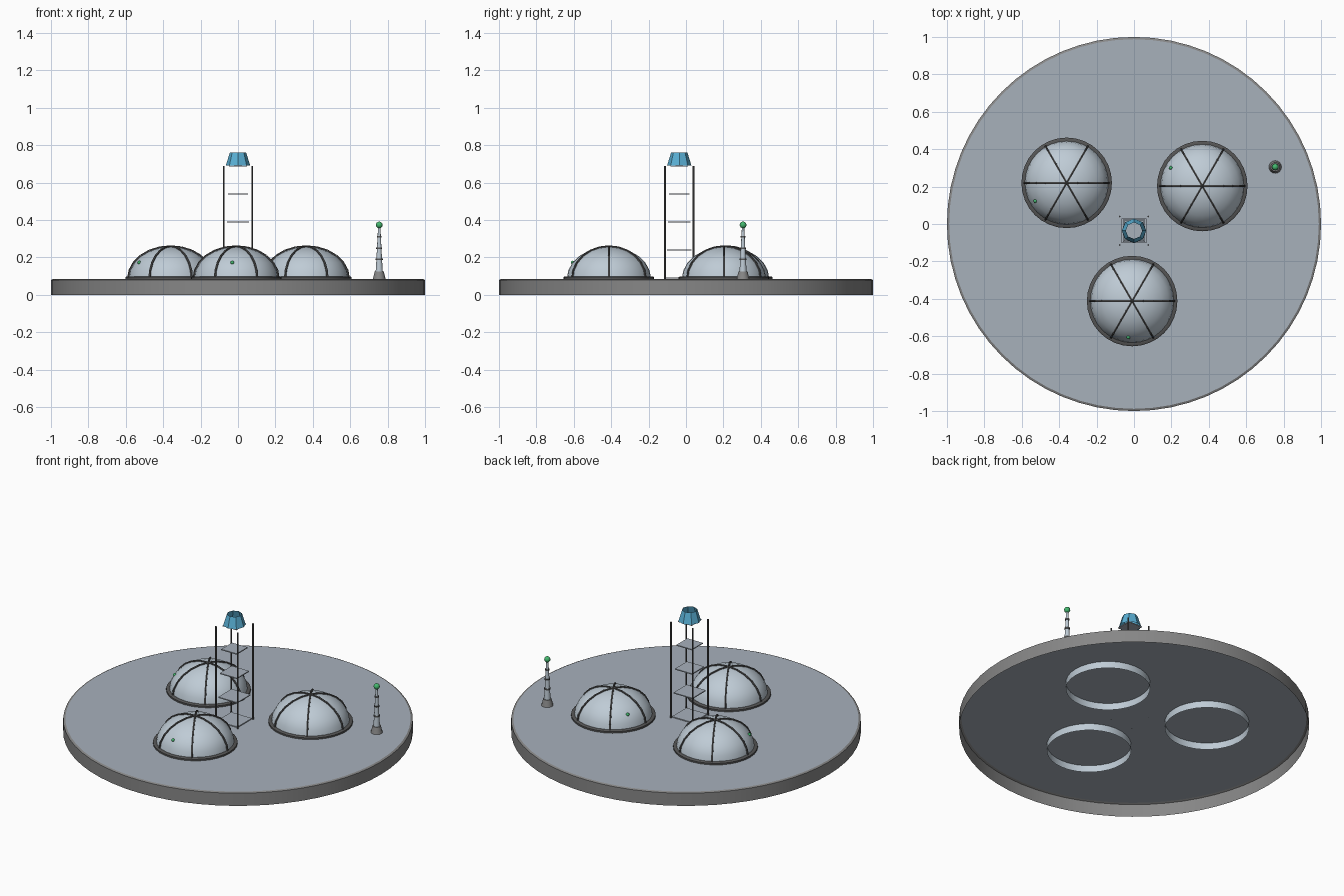
import bpy, bmesh, math
from mathutils import Vector, Matrix

if "Cube" in bpy.data.objects:
    bpy.data.objects.remove(bpy.data.objects["Cube"])


def material(name, rgb):
    m = bpy.data.materials.new(name)
    m.diffuse_color = (*rgb, 1)
    m.use_nodes = True
    m.node_tree.nodes["Principled BSDF"].inputs["Base Color"].default_value = m.diffuse_color
    return m


DECK = material("deck blue grey", (0.39, 0.44, 0.50))
RIM = material("rim grey", (0.24, 0.24, 0.24))
SHELL = material("dome pale grey", (0.52, 0.60, 0.67))
FRAME = material("frame dark grey", (0.09, 0.09, 0.09))
BLUE = material("cabin blue", (0.10, 0.43, 0.66))
GREEN = material("light green", (0.06, 0.48, 0.16))


def finish(bm, name, mat, smooth=None):
    bmesh.ops.recalc_face_normals(bm, faces=bm.faces)
    mesh = bpy.data.meshes.new(name)
    bm.to_mesh(mesh)
    bm.free()
    mesh.materials.append(mat)
    ob = bpy.data.objects.new(name, mesh)
    bpy.context.collection.objects.link(ob)
    if smooth:
        bpy.context.view_layer.objects.active = ob
        ob.select_set(True)
        bpy.ops.object.shade_smooth_by_angle(angle=math.radians(smooth))
        ob.select_set(False)
    return ob


def lathe(name, profile, center, mat, sides=32, smooth=35):
    """Spin (radius, z) points about a vertical axis."""
    bm = bmesh.new()
    verts = [bm.verts.new((r, 0, z)) for r, z in profile]
    edges = [bm.edges.new(p) for p in zip(verts, verts[1:])]
    bmesh.ops.spin(bm, geom=verts + edges, axis=(0, 0, 1), cent=(0, 0, 0),
                   angle=math.tau, steps=sides, use_duplicate=False)
    bmesh.ops.remove_doubles(bm, verts=bm.verts, dist=1e-5)
    bmesh.ops.translate(bm, verts=bm.verts, vec=(*center, 0))
    return finish(bm, name, mat, smooth)


def add_rod(bm, a, b, r, sides=6):
    a, b = Vector(a), Vector(b)
    d = b - a
    mat = Matrix.Translation((a + b) / 2) @ d.to_track_quat('Z', 'Y').to_matrix().to_4x4()
    bmesh.ops.create_cone(bm, cap_ends=True, segments=sides, radius1=r, radius2=r,
                          depth=d.length, matrix=mat)


def ball(name, pos, r, mat):
    bm = bmesh.new()
    bmesh.ops.create_uvsphere(bm, u_segments=12, v_segments=8, radius=r,
                              matrix=Matrix.Translation(pos))
    return finish(bm, name, mat, 60)


# Landing pad: hollow underneath, wall and deck are single sheets
TOP = 0.085
lathe("pad_wall", [(1, 0), (1, 0.08), (0.988, TOP)], (0, 0), RIM, 64, 30)
lathe("pad_deck", [(0.988, TOP), (0, TOP)], (0, 0), DECK, 64)

# Domes: shell, base ring, buried footing, six ribs and a small light
R, H, BASE = 0.225, 0.17, 0.087


def on_dome(t, angle, lift=0.0):
    """Point on the dome at elevation t and heading angle."""
    r = (R + lift) * math.cos(t)
    return Vector((r * math.cos(angle), r * math.sin(angle), BASE + (H + lift) * math.sin(t)))


STEPS = [i * math.pi / 12 for i in range(7)]
for i, (x, y, light_dir) in enumerate([(-0.36, 0.22, 210), (0.365, 0.203, 150),
                                       (-0.01, -0.412, 264)]):
    tag = f"_{i + 1}"
    shell = [(R * math.cos(t), BASE + H * math.sin(t)) for t in STEPS[:-1]]
    lathe("dome_shell" + tag, shell + [(0, BASE + H)], (x, y), SHELL, 32, 50)
    lathe("dome_footing" + tag, [(0.241, 0.042), (0.241, TOP)], (x, y), SHELL)
    lathe("dome_ring" + tag, [(0.242, TOP), (0.242, 0.095), (0.236, 0.099), (0.222, 0.099)],
          (x, y), FRAME)
    bm = bmesh.new()
    for k in range(6):
        pts = [on_dome(t, k * math.pi / 3, 0.002) for t in STEPS]
        for a, b in zip(pts, pts[1:]):
            add_rod(bm, a, b, 0.006)
    bmesh.ops.translate(bm, verts=bm.verts, vec=(x, y, 0))
    finish(bm, "dome_ribs" + tag, FRAME, 40)
    p = on_dome(0.53, math.radians(light_dir), 0.0)
    ball("dome_light" + tag, p + Vector((x, y, 0)), 0.010, GREEN)

# Watch tower: four legs, five shrinking floors, open flared cabin
TY = -0.036
bm = bmesh.new()
for sx in (-1, 1):
    for sy in (-1, 1):
        add_rod(bm, (sx * 0.076, TY + sy * 0.076, TOP), (sx * 0.076, TY + sy * 0.076, 0.69), 0.005)
finish(bm, "tower_legs", FRAME, 40)
for k in range(5):
    bm = bmesh.new()
    half = 0.072 - 0.006 * k
    bmesh.ops.create_cube(bm, size=1, matrix=Matrix.Translation((0, TY, 0.09 + 0.15 * k))
                          @ Matrix.Diagonal((2 * half, 2 * half, 0.006, 1)))
    finish(bm, f"tower_floor_{k + 1}", DECK)
lathe("tower_cabin", [(0.065, 0.692), (0.044, 0.76)], (0, TY), BLUE, 8, None)

# Antenna: foot, stepped mast, collars and tip light
AX = (0.755, 0.305)
lathe("antenna_foot", [(0.034, TOP), (0.024, 0.126), (0, 0.126)], AX, RIM, 16)
lathe("antenna_mast", [(0.019, 0.126), (0.015, 0.19), (0.012, 0.25), (0.009, 0.31),
                       (0.006, 0.365)], AX, SHELL, 12)
for k, (z, r) in enumerate([(0.19, 0.019), (0.25, 0.016), (0.31, 0.013)]):
    lathe(f"antenna_collar_{k + 1}", [(0.006, z - 0.004), (r, z - 0.004), (r, z + 0.004),
                                      (0.006, z + 0.004)], AX, FRAME, 12)
ball("antenna_light", (*AX, 0.374), 0.018, GREEN)
